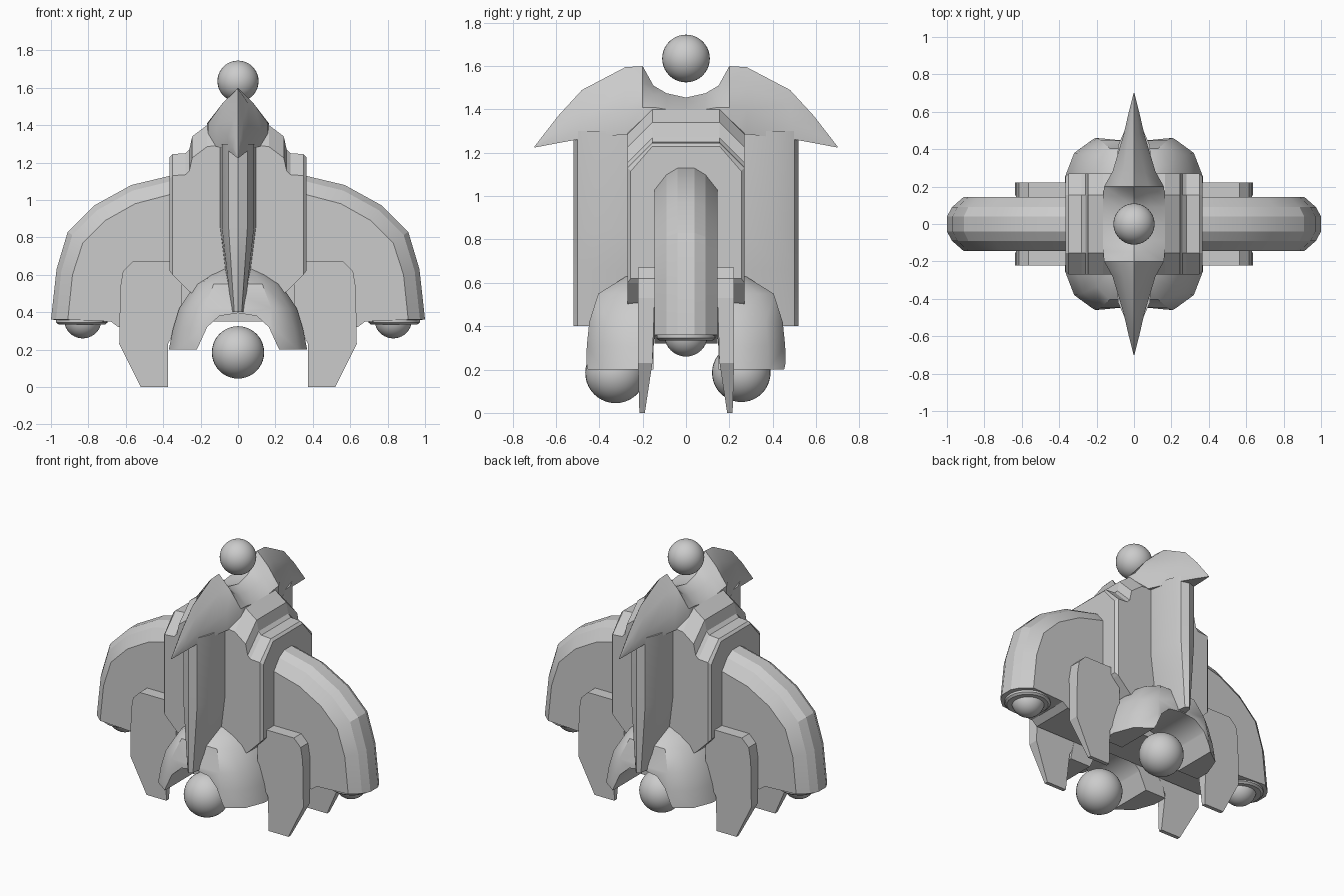
import bpy, bmesh, math

if "Cube" in bpy.data.objects:
    bpy.data.objects.remove(bpy.data.objects["Cube"], do_unlink=True)

grey = bpy.data.materials.new("plain_grey")
grey.use_nodes = True
grey.diffuse_color = (0.6, 0.6, 0.6, 1)
grey.node_tree.nodes["Principled BSDF"].inputs["Base Color"].default_value = (0.6, 0.6, 0.6, 1)


def activate(ob):
    bpy.ops.object.select_all(action='DESELECT')
    ob.select_set(True)
    bpy.context.view_layer.objects.active = ob


def finish(bm, name, angle=0, mirror=""):
    """Turn a bmesh into an object, with optional smoothing and mirroring."""
    bmesh.ops.remove_doubles(bm, verts=bm.verts, dist=0.0005)
    bmesh.ops.recalc_face_normals(bm, faces=bm.faces)
    mesh = bpy.data.meshes.new(name)
    bm.to_mesh(mesh)
    bm.free()
    mesh.materials.append(grey)
    ob = bpy.data.objects.new(name, mesh)
    bpy.context.collection.objects.link(ob)
    activate(ob)
    if angle:
        bpy.ops.object.shade_smooth_by_angle(angle=math.radians(angle))
    if mirror:
        mod = ob.modifiers.new("mirror", 'MIRROR')
        mod.use_axis = ["X" in mirror, "Y" in mirror, False]
        mod.use_mirror_merge = False
    return ob


def loft(name, rings, angle=0, mirror=""):
    """Skin a row of closed rings and cap both ends."""
    bm = bmesh.new()
    rows = [[bm.verts.new(p) for p in ring] for ring in rings]
    n = len(rows[0])
    for a, b in zip(rows, rows[1:]):
        for i in range(n):
            j = (i + 1) % n
            bm.faces.new((a[i], a[j], b[j], b[i]))
    bm.faces.new(rows[0])
    bm.faces.new(rows[-1])
    return finish(bm, name, angle, mirror)


def ball(name, centre, radius, mirror=""):
    bm = bmesh.new()
    bmesh.ops.create_uvsphere(bm, u_segments=32, v_segments=20, radius=radius)
    bmesh.ops.translate(bm, verts=bm.verts, vec=centre)
    return finish(bm, name, 60, mirror)


# stepped shoulder block: x, top, bottom, half depth
steps = [(0.365, 1.23, 0.62, 0.255), (0.35, 1.245, 0.60, 0.27), (0.28, 1.25, 0.53, 0.27),
         (0.26, 1.27, 0.51, 0.27), (0.245, 1.34, 0.5, 0.27), (0.165, 1.40, 0.5, 0.27),
         (0, 1.42, 0.5, 0.27)]
loft("shoulder_block", [[(x, -d, b), (x, -d, t - 0.115), (x, -0.155, t),
                         (x, 0.155, t), (x, d, t - 0.115), (x, d, b)]
                        for x, t, b, d in steps], mirror="X")

# keel column running front to back
half = [(0, 0.52), (0.05, 0.50), (0.085, 0.42), (0.095, 0.27)]
plan = half + [(x, -y) for x, y in half[::-1]]
plan += [(-x, y) for x, y in plan[::-1]]
plan = list(dict.fromkeys(plan))
loft("keel_column", [[(x * s, y, z) for x, y in plan]
                     for z, s in [(0.40, 0.4), (0.66, 0.75), (0.85, 1), (1.3, 1)]], 35)

# double-horned crest: y, ridge, shoulder, base, half width
horn = [(0.70, 1.228, 1.226, 1.224, 0.002), (0.59, 1.37, 1.29, 1.245, 0.03),
        (0.48, 1.49, 1.34, 1.265, 0.055), (0.28, 1.595, 1.40, 1.285, 0.115),
        (0.20, 1.60, 1.41, 1.285, 0.16), (0.15, 1.51, 1.41, 1.28, 0.165),
        (0.09, 1.475, 1.40, 1.28, 0.165), (0, 1.455, 1.40, 1.28, 0.165)]
rings = []
for y, r, s, b, w in horn + [(-h[0], *h[1:]) for h in horn[-2::-1]]:
    side = [(w * 0.5, r - (r - s) * 0.42), (w, s), (w, b)]
    rings.append([(0, y, r)] + [(x, y, z) for x, z in side]
                 + [(-x, y, z) for x, z in side[::-1]])
loft("horned_crest", rings, 35)

# wings: outer rim and the inset flat side
rim = [(0.25, 1.15), (0.36, 1.13), (0.57, 1.08), (0.77, 0.97), (0.91, 0.83), (0.97, 0.63), (1.0, 0.36)]
inset = [(0.25, 1.05), (0.36, 1.03), (0.55, 0.98), (0.71, 0.89), (0.83, 0.77), (0.885, 0.6), (0.91, 0.36)]
under = [(0.68, 0.35), (0.64, 0.32), (0.25, 0.32)]
rings = []
for y, t in [(-0.145, 1), (-0.09, 0.3), (-0.04, 0), (0.04, 0), (0.09, 0.3), (0.145, 1)]:
    arc = [(a + (c - a) * t, b + (d - b) * t) for (a, b), (c, d) in zip(rim, inset)]
    rings.append([(x, y, z) for x, z in arc + under])
loft("wing", rings, 20, "X")

# nozzle collar and ball under each wing tip
collar = []
for z, r in [(0.40, 0.138), (0.345, 0.138), (0.335, 0.125)]:
    collar.append([(0.835 + r * math.cos(k * math.pi / 12), r * math.sin(k * math.pi / 12), z)
                   for k in range(24)])
loft("nozzle_collar", collar, 30, "X")
ball("nozzle_ball", (0.83, 0, 0.36), 0.1, "X")

# four leg plates, thinning towards the foot
leg = [(0.375, 0), (0.52, 0), (0.635, 0.23), (0.63, 0.53), (0.615, 0.62), (0.565, 0.67),
       (0.3, 0.67), (0.3, 0.36), (0.375, 0.23)]
loft("leg_plate", [[(x, 0.19 if z == 0 else 0.155 if z < 0.3 else 0.145, z) for x, z in leg],
                   [(x, 0.215 if z == 0 else 0.222, z) for x, z in leg]], mirror="XY")

# lower cowls with an arched opening
quarter = [(0.37, 0.15), (0.37, 0.25), (0.32, 0.38), (0.21, 0.46)]
plan = quarter + [(-x, y) for x, y in quarter[::-1]]
cowl = loft("arched_cowl", [[(x * sx, max(0.15, y * sy), z) for x, y in plan]
                            for z, sx, sy in [(0.2, 1, 1), (0.31, 0.94, 0.995), (0.42, 0.85, 0.97),
                                              (0.55, 0.62, 0.88), (0.63, 0.33, 0.6)]])
arch = [(0.23, 0.1), (0.22, 0.2), (0.165, 0.32), (0.1, 0.38), (0, 0.395)]
arch += [(-x, z) for x, z in arch[-2::-1]]
cutter = loft("arch_cutter", [[(x, y, z) for x, z in arch] for y in (0.05, 0.7)])
cutter.hide_render = True
cut = cowl.modifiers.new("arch", 'BOOLEAN')
cut.operation, cut.object, cut.solver = 'DIFFERENCE', cutter, 'EXACT'
activate(cowl)
bpy.ops.object.modifier_apply(modifier="arch")
bpy.data.objects.remove(cutter, do_unlink=True)
bpy.ops.object.shade_smooth_by_angle(angle=math.radians(40))
mirror = cowl.modifiers.new("mirror", 'MIRROR')
mirror.use_axis = [False, True, False]
mirror.use_mirror_merge = False

# belly core joining the wings and cowls
loft("belly_core", [[(x, y, z) for x, y in [(-0.3, -0.15), (0.3, -0.15), (0.3, 0.15), (-0.3, 0.15)]]
                    for z in (0.35, 0.6)])

# loose balls
ball("top_ball", (0, 0, 1.635), 0.11)
ball("front_ball", (0, -0.325, 0.185), 0.14)
ball("back_ball", (0, 0.255, 0.185), 0.135)
